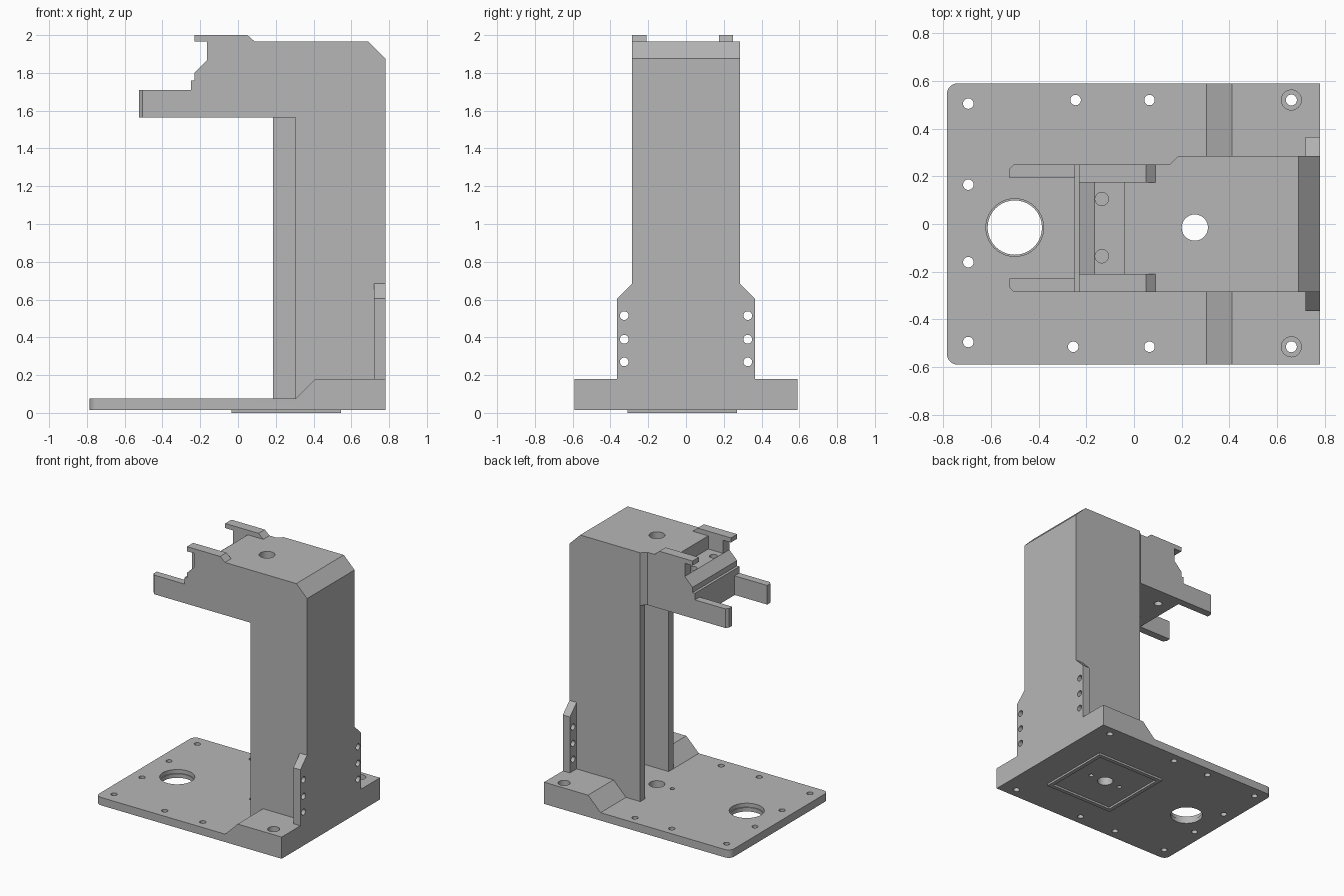
import bpy
import bmesh
from mathutils import Matrix, Vector

if "Cube" in bpy.data.objects:
    bpy.data.objects.remove(bpy.data.objects["Cube"], do_unlink=True)

grey = bpy.data.materials.new("plain grey")
grey.use_nodes = True
GREY = (0.47, 0.47, 0.47, 1)
grey.diffuse_color = GREY
grey.node_tree.nodes["Principled BSDF"].inputs["Base Color"].default_value = GREY


def finish(name, bm):
    bmesh.ops.recalc_face_normals(bm, faces=bm.faces)
    mesh = bpy.data.meshes.new(name)
    bm.to_mesh(mesh)
    bm.free()
    mesh.materials.append(grey)
    obj = bpy.data.objects.new(name, mesh)
    bpy.context.collection.objects.link(obj)
    return obj


def prism(name, outline, axis, lo, hi):
    """Extrude an outline along y (outline in x, z) or z (outline in x, y)."""
    bm = bmesh.new()
    place = (lambda a, b: (a, lo, b)) if axis == "y" else (lambda a, b: (a, b, lo))
    face = bm.faces.new([bm.verts.new(place(a, b)) for a, b in outline])
    grown = bmesh.ops.extrude_face_region(bm, geom=[face])["geom"]
    shift = Vector((0, hi - lo, 0)) if axis == "y" else Vector((0, 0, hi - lo))
    bmesh.ops.translate(bm, vec=shift, verts=[g for g in grown if isinstance(g, bmesh.types.BMVert)])
    return finish(name, bm)


def rect(x0, x1, y0, y1):
    return [(x0, y0), (x1, y0), (x1, y1), (x0, y1)]


def rod(centre, radius, depth, axis="Z"):
    bm = bmesh.new()
    turn = Matrix.Rotation(1.570796, 4, "Y") if axis == "X" else Matrix()
    bmesh.ops.create_cone(bm, cap_ends=True, segments=40, radius1=radius, radius2=radius,
                          depth=depth, matrix=Matrix.Translation(centre) @ turn)
    return finish("cutter", bm)


def cut(obj, cutter):
    """Subtract the cutter, bake the result and discard the cutter."""
    cutter.hide_render = True
    mod = obj.modifiers.new("cut", "BOOLEAN")
    mod.operation = "DIFFERENCE"
    mod.solver = "EXACT"
    mod.object = cutter
    graph = bpy.context.evaluated_depsgraph_get()
    graph.update()
    baked = bpy.data.meshes.new_from_object(obj.evaluated_get(graph))
    obj.modifiers.clear()
    obj.data = baked
    bpy.data.objects.remove(cutter, do_unlink=True)


MID = -0.015      # y of the main bores
FLOOR = 0.075     # top of the thin plate
HALF = 0.285      # half width of the column
WALL = 0.057
UNDER = 1.565     # underside of the head

# Base plate with raised rear block and rounded front corners
base = prism("base_plate", [(-0.785, 0.015), (0.78, 0.015), (0.78, 0.18), (0.41, 0.18),
                            (0.305, FLOOR), (-0.785, FLOOR)], "y", -0.59, 0.59)
bm = bmesh.new()
bm.from_mesh(base.data)
corners = [e for e in bm.edges if all(v.co.x < -0.78 for v in e.verts)
           and abs(e.verts[0].co.z - e.verts[1].co.z) > 0.01]
bmesh.ops.bevel(bm, geom=corners, offset=0.045, segments=8, profile=0.5, affect="EDGES")
bm.to_mesh(base.data)
bm.free()

# Floor of the column channel, then all base holes
cut(base, prism("cutter", rect(0.2, 0.72, WALL - HALF, HALF - WALL), "z", FLOOR, 0.4))
small_holes = [(-0.695, 0.505), (-0.695, 0.165), (-0.695, -0.16), (-0.695, -0.495),
               (-0.245, 0.52), (0.065, 0.52), (-0.255, -0.515), (0.065, -0.515)]
for x, y in small_holes:
    cut(base, rod((x, y, 0), 0.022, 0.6))
for x in (0.125, 0.385):
    cut(base, rod((x, MID, 0), 0.016, 0.6))
for y in (0.52, -0.515):
    cut(base, rod((0.66, y, 0), 0.023, 0.6))
    cut(base, rod((0.66, y, 0.18), 0.042, 0.1))
cut(base, rod((0.255, MID, 0), 0.055, 0.6))
cut(base, rod((-0.5, MID, 0), 0.114, 0.6))
cut(base, rod((-0.5, MID, FLOOR), 0.121, 0.06))

# Raised frame under the base
rim = prism("underside_frame", rect(-0.035, 0.545, -0.31, 0.27), "z", 0, 0.015)
cut(rim, prism("cutter", rect(-0.005, 0.515, -0.28, 0.24), "z", -0.1, 0.1))

# Column: open channel with one wall longer than the other
inner = HALF - WALL
prism("column", [(0.305, -HALF), (0.78, -HALF), (0.78, HALF), (0.185, HALF), (0.185, inner),
                 (0.72, inner), (0.72, -inner), (0.305, -inner)], "z", FLOOR, UNDER)

# Drilled side flanges at the back of the column
for side, label in ((1, "left"), (-1, "right")):
    bm = bmesh.new()
    shape = [(HALF, 0.18), (0.365, 0.18), (0.365, 0.605), (HALF, 0.685)]
    face = bm.faces.new([bm.verts.new((0.72, side * y, z)) for y, z in shape])
    grown = bmesh.ops.extrude_face_region(bm, geom=[face])["geom"]
    bmesh.ops.translate(bm, vec=(0.06, 0, 0), verts=[g for g in grown if isinstance(g, bmesh.types.BMVert)])
    flange = finish(label + "_flange", bm)
    for z in (0.27, 0.39, 0.515):
        cut(flange, rod((0.75, side * 0.327, z), 0.023, 0.3, "X"))

# Head block on top of the column
head = prism("head_block", [(0.185, UNDER), (0.78, UNDER), (0.78, 1.875), (0.69, 1.965),
                            (0.185, 1.965)], "y", -HALF, HALF)
cut(head, rod((0.255, MID, 1.8), 0.055, 1))
prism("head_corner", [(0.15, 0.25), (0.185, 0.25), (0.185, HALF)], "z", UNDER, 1.965)

# Stepped nose with a recessed seat
nose = prism("nose", [(-0.25, UNDER), (0.185, UNDER), (0.185, 1.965), (-0.04, 1.965),
                      (-0.04, 1.865), (-0.165, 1.865), (-0.23, 1.80), (-0.23, 1.76),
                      (-0.25, 1.76)], "y", -HALF, 0.25)
for y in (0.105, -0.135):
    cut(nose, rod((-0.135, y, 1.7), 0.028, 1))
# the main bore grazes the back of the nose
cut(nose, rod((0.255, MID, 1.8), 0.055, 1))

# Cheeks with overhanging rails, and the two forward arms
cheek = [(-0.165, 1.865), (-0.04, 1.865), (-0.04, 1.965), (0.09, 1.965), (0.05, 2.0),
         (-0.23, 2.0), (-0.23, 1.965), (-0.165, 1.965)]
for label, outer, sign in (("left", 0.25, 1), ("right", -HALF, -1)):
    prism(label + "_cheek", cheek, "y", *sorted((outer, outer - sign * 0.075)))
    back = outer - sign * 0.057
    prism(label + "_arm", [(-0.25, outer), (-0.505, outer), (-0.523, outer - sign * 0.02),
                           (-0.523, back), (-0.25, back)], "z", UNDER, 1.71)

# Smooth round bores, keep edges sharp
for obj in bpy.context.collection.objects:
    obj.select_set(obj.type == "MESH")
bpy.context.view_layer.objects.active = base
bpy.ops.object.shade_smooth_by_angle(angle=0.5)
